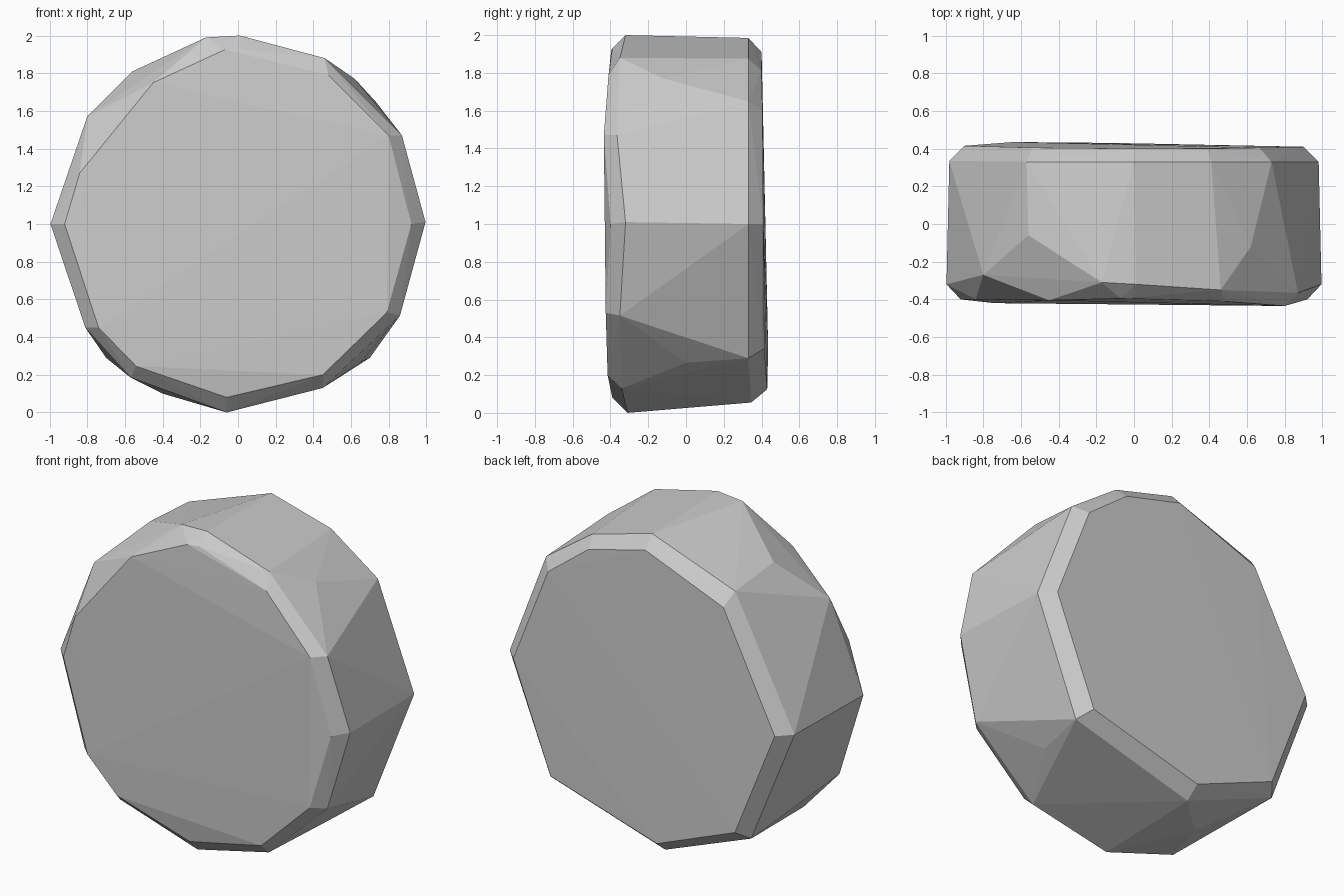
import bpy, bmesh

# Front face outline (x, y, z), slightly tilted
front_face = [(0.01, -.39, 1.93), (.48, -.41, 1.79), (.80, -.435, 1.47), (.92, -.40, 1.0),
              (.79, -.425, .53), (.45, -.415, .20), (-.06, -.39, .08), (-.54, -.415, .245),
              (-.74, -.42, .45), (-.92, -.40, 1.0), (-.84, -.40, 1.27), (-.45, -.405, 1.75),
              (-.07, -.395, 1.925)]
# Outer edge of the front chamfer
front_rim = [(0.01, -.32, 2.0), (.46, -.35, 1.88), (.87, -.365, 1.47), (.995, -.32, 1.01),
             (.86, -.35, .515), (.45, -.34, .13), (-.06, -.31, 0), (-.57, -.34, .185),
             (-.81, -.35, .45), (-.995, -.32, 1.0), (-.80, -.27, 1.57), (-.17, -.31, 1.99)]
# Facet breaks around the side
side = [(.62, -.12, 1.77), (.65, 0, .265), (-.40, .05, .10), (-.56, -.06, 1.81)]
# Outer edge of the back chamfer and the back face outline
back_rim = [(0, .33, 1.985), (.41, .33, 1.875), (.73, .33, 1.65), (.98, .33, 1.0),
            (.70, .33, .29), (-.10, .345, .055), (-.70, .36, .29), (-.98, .335, 1.0),
            (-.57, .33, 1.78)]
back_face = [(0, .40, 1.91), (.39, .40, 1.81), (.665, .405, 1.60), (.90, .41, 1.0),
             (.64, .415, .34), (-.10, .43, .125), (-.64, .435, .34), (-.90, .415, 1.0),
             (-.54, .405, 1.70)]

# Faceted stone disc: hull over the rings
bm = bmesh.new()
for p in front_face + front_rim + side + back_rim + back_face:
    bm.verts.new(p)
res = bmesh.ops.convex_hull(bm, input=list(bm.verts))
bmesh.ops.delete(bm, geom=[v for v in bm.verts if not v.link_faces], context='VERTS')
bmesh.ops.recalc_face_normals(bm, faces=list(bm.faces))
mesh = bpy.data.meshes.new("round_stone")
bm.to_mesh(mesh)
bm.free()
stone = bpy.data.objects.new("round_stone", mesh)
bpy.context.collection.objects.link(stone)
